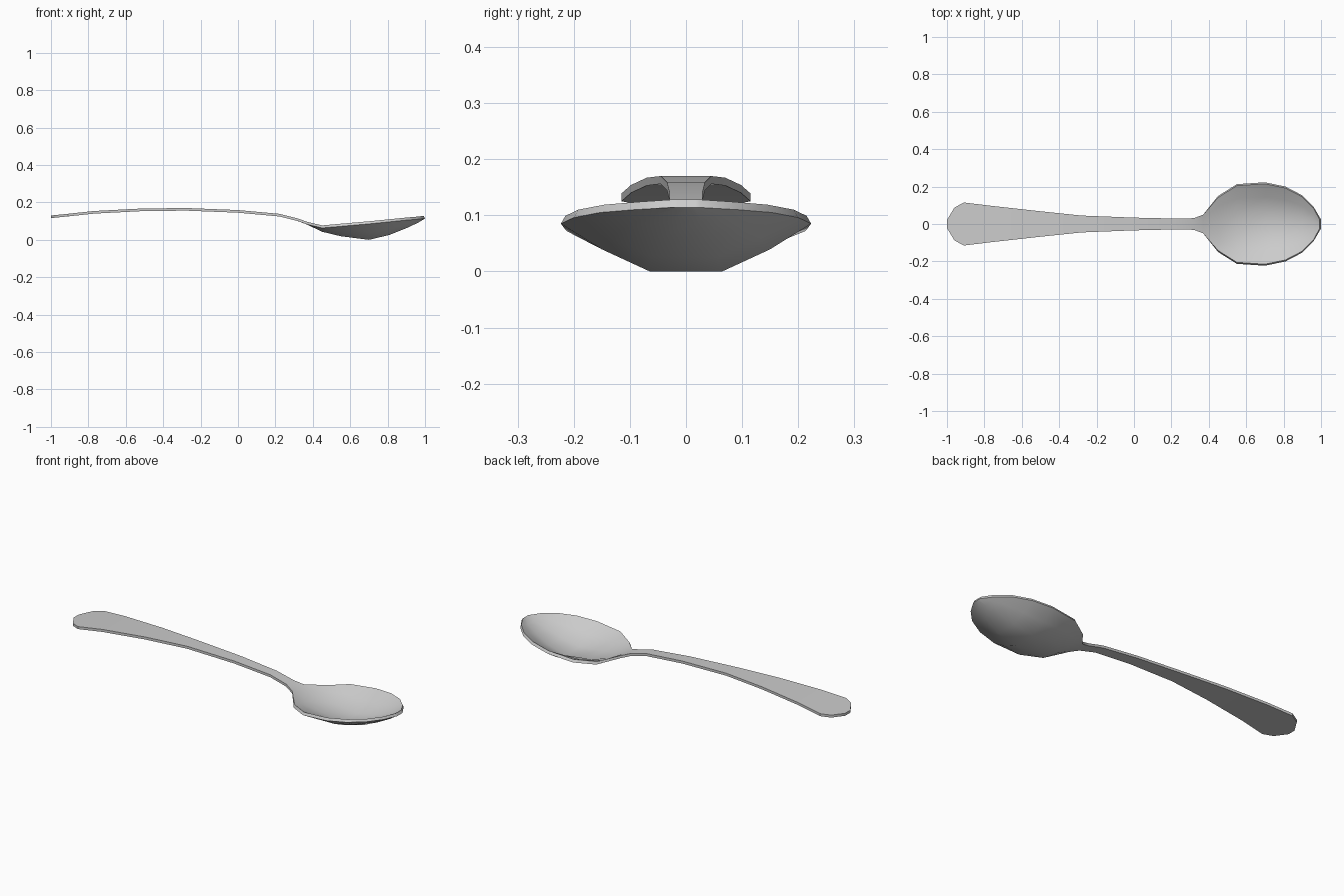
import bpy, bmesh, math

if "Cube" in bpy.data.objects:
    bpy.data.objects.remove(bpy.data.objects["Cube"])

# Stations along the spoon: x, half width, top (rim) height, bowl depth
STATIONS = [
    (-1.00, .022, .130, 0), (-.96, .088, .134, 0), (-.91, .115, .139, 0),
    (-.77, .098, .154, 0), (-.52, .070, .167, 0), (-.28, .045, .170, 0),
    (0.00, .034, .159, 0), (.22, .029, .139, 0), (.32, .031, .114, 0),
    (.37, .050, .096, .001), (.45, .150, .077, .020), (.55, .213, .086, .053),
    (.70, .223, .099, .085), (.81, .200, .110, .070), (.90, .153, .119, .043),
    (.96, .092, .124, .020), (1.00, .024, .128, 0),
]
# Cross-section: fraction of half width, fraction of depth
SECTION = [(-1, 0), (-.67, .54), (-.29, 1), (.29, 1), (.67, .54), (1, 0)]
THICK = .014

bm = bmesh.new()


def skin(lift, inset):
    """One sheet of the spoon as a grid of vertices."""
    rows = []
    for x, w, z, d in STATIONS:
        flare = inset if d > .01 else 0
        xx = x - inset if x == 1 else x
        rows.append([bm.verts.new((xx, f * (w - flare), z - d * g - lift))
                     for f, g in SECTION])
    return rows


# Upper and lower sheets
top = skin(0, .008)
low = skin(THICK, 0)
n = len(SECTION)
for i in range(len(STATIONS) - 1):
    for j in range(n - 1):
        bm.faces.new((top[i][j], top[i + 1][j], top[i + 1][j + 1], top[i][j + 1]))
        bm.faces.new((low[i][j], low[i][j + 1], low[i + 1][j + 1], low[i + 1][j]))

# Rim band all the way around
m = len(STATIONS)
loop = ([(i, 0) for i in range(m)] + [(m - 1, j) for j in range(1, n)]
        + [(i, n - 1) for i in range(m - 2, -1, -1)]
        + [(0, j) for j in range(n - 2, 0, -1)])
for (a, b), (c, d) in zip(loop, loop[1:] + loop[:1]):
    bm.faces.new((top[a][b], low[a][b], low[c][d], top[c][d]))
bmesh.ops.recalc_face_normals(bm, faces=bm.faces)

# Stand the bowl on the ground
drop = min(v.co.z for v in bm.verts)
bmesh.ops.translate(bm, verts=bm.verts, vec=(0, 0, -drop))

mesh = bpy.data.meshes.new("spoon")
bm.to_mesh(mesh)
bm.free()
spoon = bpy.data.objects.new("spoon", mesh)
bpy.context.collection.objects.link(spoon)
bpy.context.view_layer.objects.active = spoon
spoon.select_set(True)
bpy.ops.object.shade_smooth_by_angle(angle=math.radians(35))
